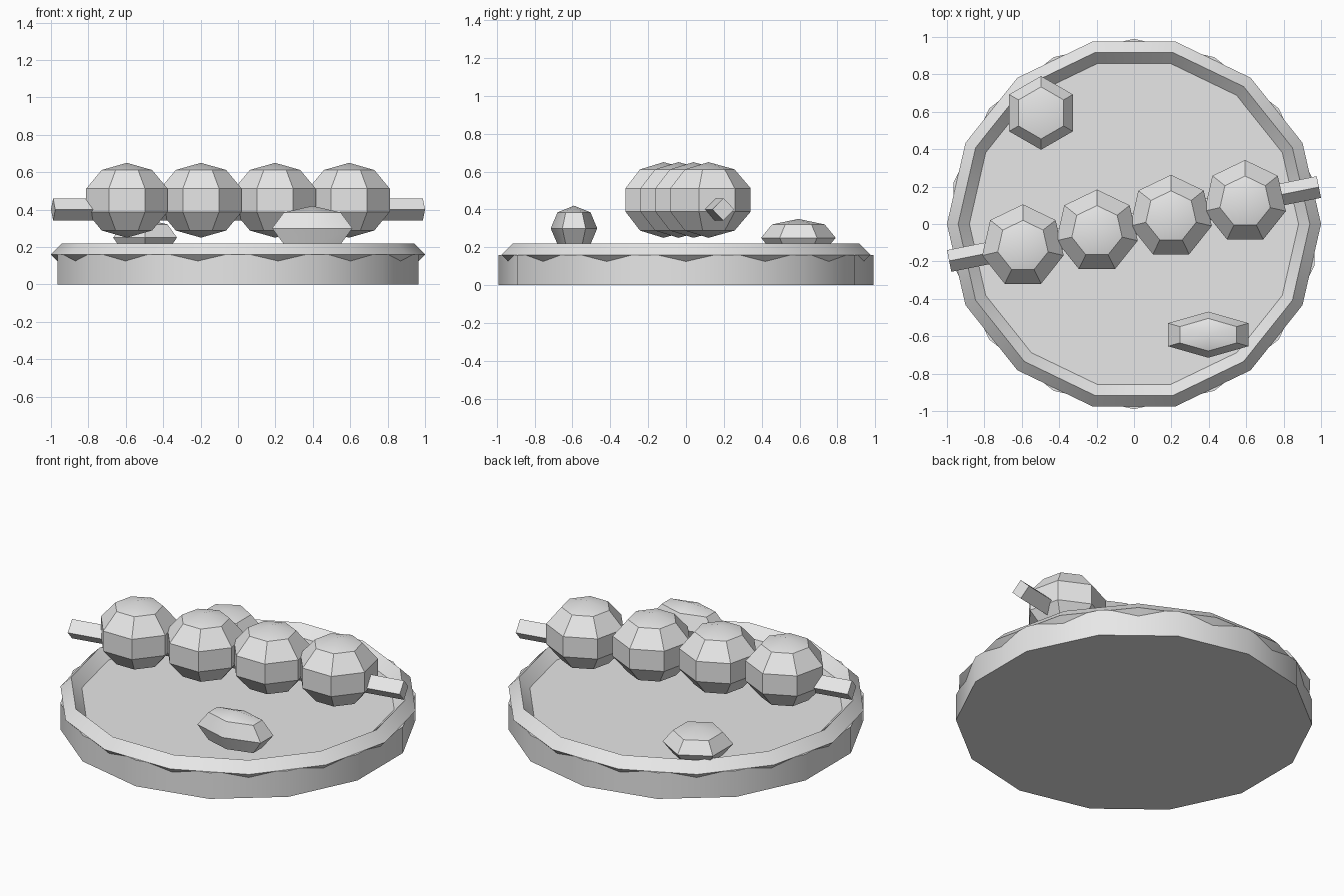
import bpy, bmesh, math
from mathutils import Matrix

cube = bpy.data.objects.get("Cube")
if cube:
    bpy.data.objects.remove(cube, do_unlink=True)

grey = bpy.data.materials.new("plain grey")
grey.use_nodes = True
grey.diffuse_color = (0.8, 0.8, 0.8, 1)
grey.node_tree.nodes["Principled BSDF"].inputs["Base Color"].default_value = (0.8, 0.8, 0.8, 1)


def finish(name, bm, location, scale=(1, 1, 1), turn=0.0):
    """Turn a bmesh into a shaded object with baked scale."""
    bmesh.ops.remove_doubles(bm, verts=bm.verts, dist=1e-5)
    bmesh.ops.scale(bm, vec=scale, verts=bm.verts)
    bmesh.ops.recalc_face_normals(bm, faces=bm.faces)
    mesh = bpy.data.meshes.new(name)
    bm.to_mesh(mesh)
    bm.free()
    mesh.materials.append(grey)
    obj = bpy.data.objects.new(name, mesh)
    obj.location = location
    obj.rotation_euler.z = turn
    bpy.context.collection.objects.link(obj)
    bpy.ops.object.select_all(action='DESELECT')
    obj.select_set(True)
    bpy.context.view_layer.objects.active = obj
    bpy.ops.object.shade_smooth_by_angle(angle=math.radians(30))
    return obj


def lathe(profile, sides, start):
    """Revolve a list of (radius, height) points around z."""
    bm = bmesh.new()
    rings = []
    for i in range(sides):
        a = start + math.tau * i / sides
        rings.append([bm.verts.new((r * math.cos(a), r * math.sin(a), z)) for r, z in profile])
    for i in range(sides):
        here, after = rings[i], rings[(i + 1) % sides]
        for j in range(len(profile) - 1):
            bm.faces.new((here[j], after[j], after[j + 1], here[j + 1]))
    return bm


def ball(name, location, scale, sides, bands):
    """Low-poly ball with one corner pointing to the back."""
    arc = [math.pi * k / bands for k in range(bands + 1)]
    profile = [(abs(math.sin(a)) if 0 < k < bands else 0, -math.cos(a)) for k, a in enumerate(arc)]
    return finish(name, lathe(profile, sides, math.pi / 2), location, scale)


def prism(sides, radius, depth):
    bm = bmesh.new()
    bmesh.ops.create_cone(bm, cap_ends=True, segments=sides, radius1=radius, radius2=radius, depth=depth)
    return bm


# Plate: solid disc plus a raised rim of diamond section
finish("plate", prism(14, 0.99, 0.16), (0, 0, 0.08))
rim_section = [(0.94 + 0.06 * math.cos(k * math.pi / 2), 0.06 * math.sin(k * math.pi / 2)) for k in range(5)]
finish("plate_rim", lathe(rim_section, 14, 0), (0, 0, 0.16))

# Skewer: square stick lying through the dumplings
stick = prism(4, 0.059, 2.016)
bmesh.ops.rotate(stick, verts=stick.verts, matrix=Matrix.Rotation(math.pi / 2, 3, 'Y'))
finish("skewer", stick, (0, 0, 0.4), turn=math.atan2(0.2, 1.0))

# Dumplings in a row along the skewer
for i in range(4):
    t = i - 1.5
    ball(f"dumpling_{i + 1}", (0.396 * t, 0.079 * t, 0.45), (0.235, 0.235, 0.2), 7, 5)

# Garnish pieces on the plate
ball("back_garnish", (-0.497, 0.594, 0.25), (0.197, 0.197, 0.1), 6, 4)
ball("front_garnish", (0.397, -0.592, 0.3), (0.248, 0.123, 0.12), 6, 4)
